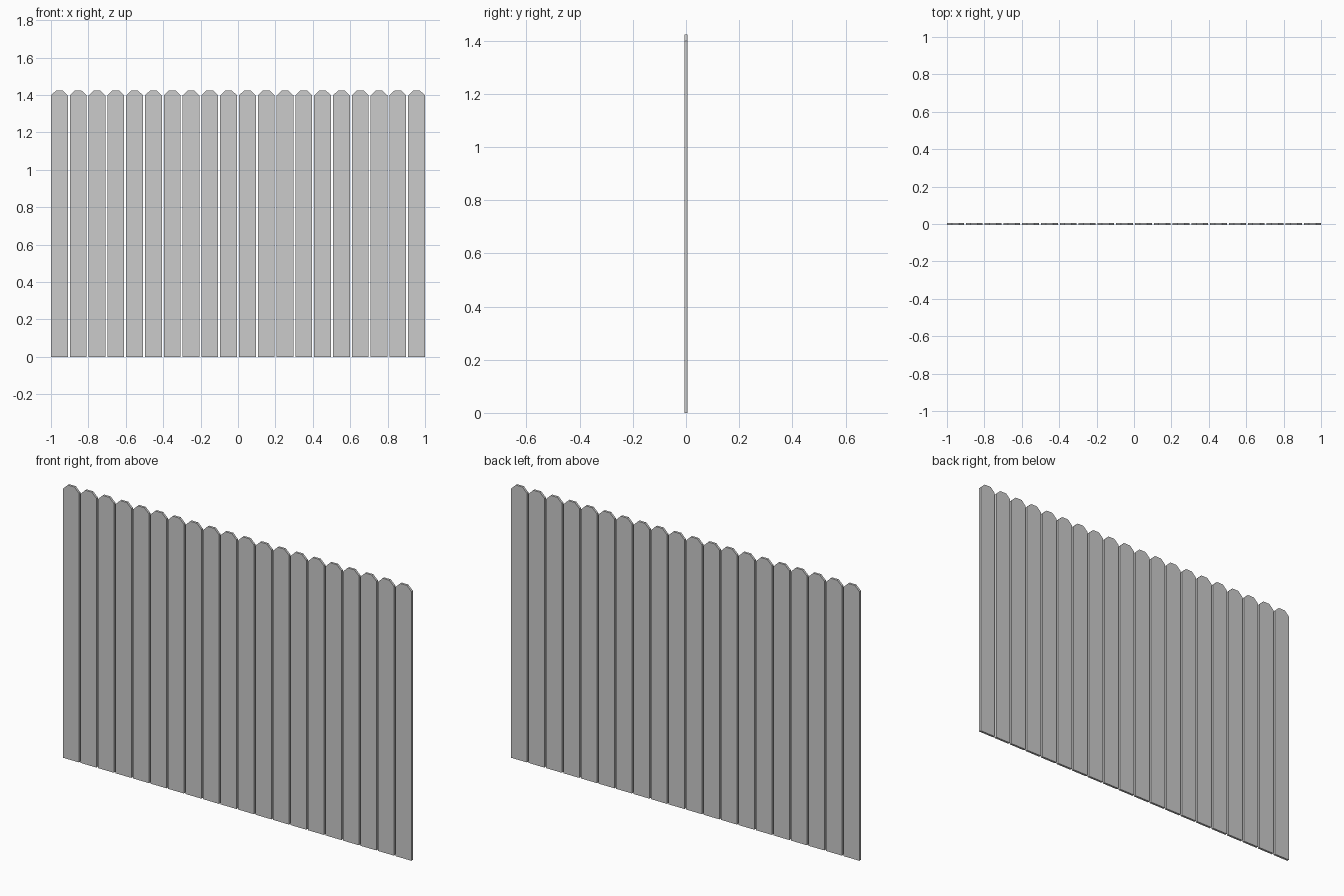
import bpy, bmesh

if "Cube" in bpy.data.objects:
    bpy.data.objects.remove(bpy.data.objects["Cube"])

COUNT = 20        # pickets in the panel
W = 0.09          # picket width
T = 0.012         # picket thickness
H = 1.423         # total height
CX, CZ = 0.026, 0.025   # clipped corner size
PITCH = (2.0 - W) / (COUNT - 1)


def picket_mesh():
    # Dog-eared board profile, extruded through its thickness
    h = W / 2
    profile = [(-h, 0), (h, 0), (h, H - CZ), (h - CX, H),
               (-h + CX, H), (-h, H - CZ)]
    bm = bmesh.new()
    face = bm.faces.new([bm.verts.new((x, -T / 2, z)) for x, z in profile])
    ext = bmesh.ops.extrude_face_region(bm, geom=[face])
    verts = [v for v in ext["geom"] if isinstance(v, bmesh.types.BMVert)]
    bmesh.ops.translate(bm, verts=verts, vec=(0, T, 0))
    bmesh.ops.recalc_face_normals(bm, faces=bm.faces)
    mesh = bpy.data.meshes.new("picket")
    bm.to_mesh(mesh)
    bm.free()
    return mesh


# Row of identical pickets
mesh = picket_mesh()
for i in range(COUNT):
    ob = bpy.data.objects.new(f"picket_{i + 1:02d}", mesh)
    ob.location.x = -1 + W / 2 + i * PITCH
    bpy.context.collection.objects.link(ob)
